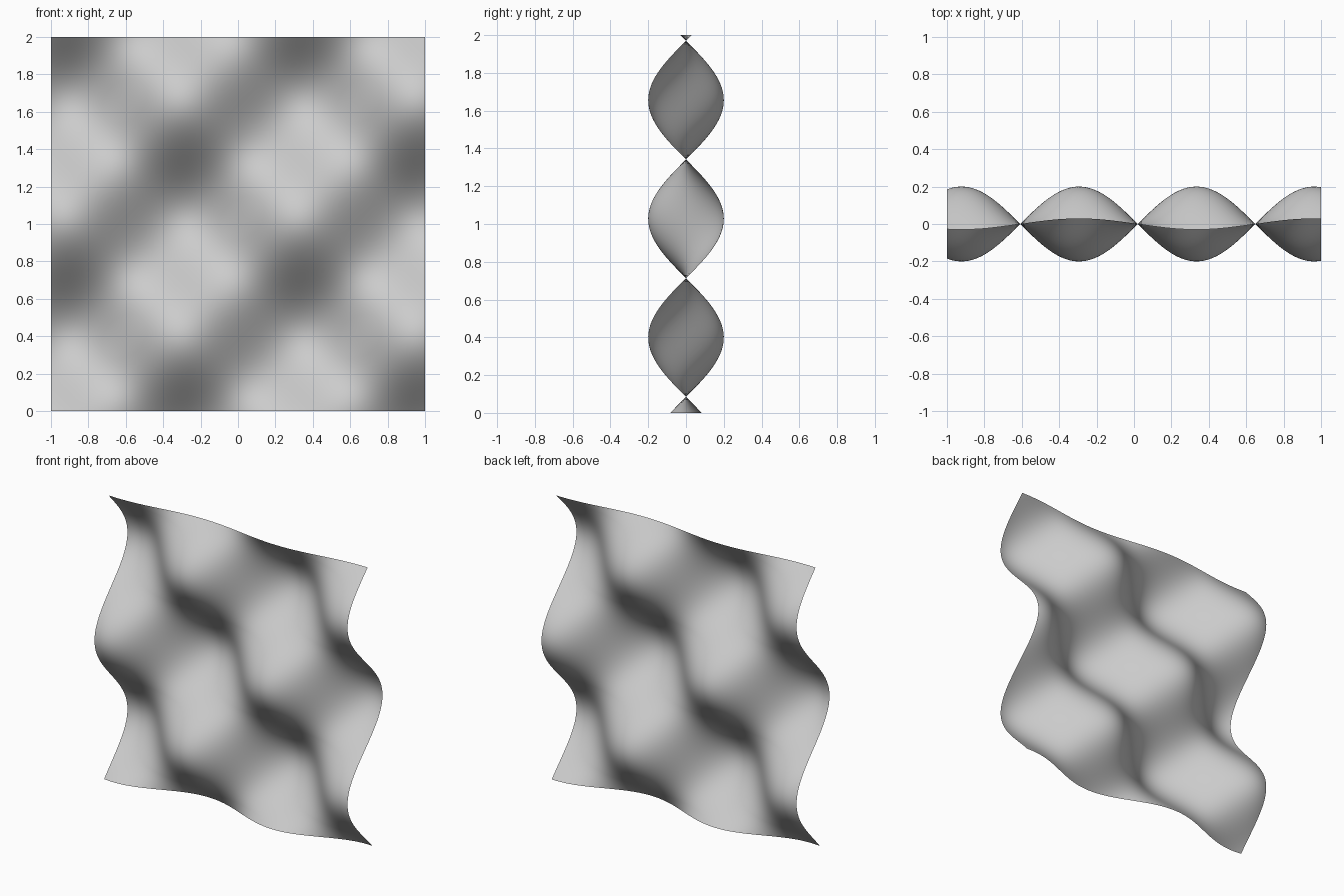
import bpy, bmesh
from math import sin

if "Cube" in bpy.data.objects:
    bpy.data.objects.remove(bpy.data.objects["Cube"])

AMPLITUDE = 0.2
FREQUENCY = 5.0
X_NODE, Z_NODE = 0.02, 0.085   # where the waves cross zero


def wave(x, z):
    return AMPLITUDE * sin(FREQUENCY * (x - X_NODE)) * sin(FREQUENCY * (z - Z_NODE))


# Thin upright sheet: a fine grid stood on edge and rippled along both directions
bm = bmesh.new()
bmesh.ops.create_grid(bm, x_segments=128, y_segments=128, size=1.0)
for v in bm.verts:
    x, z = v.co.x, v.co.y + 1.0
    v.co = (x, wave(x, z), z)
for f in bm.faces:
    f.smooth = True
bm.normal_update()

mesh = bpy.data.meshes.new("wavy_sheet")
bm.to_mesh(mesh)
bm.free()
bpy.context.collection.objects.link(bpy.data.objects.new("wavy_sheet", mesh))
